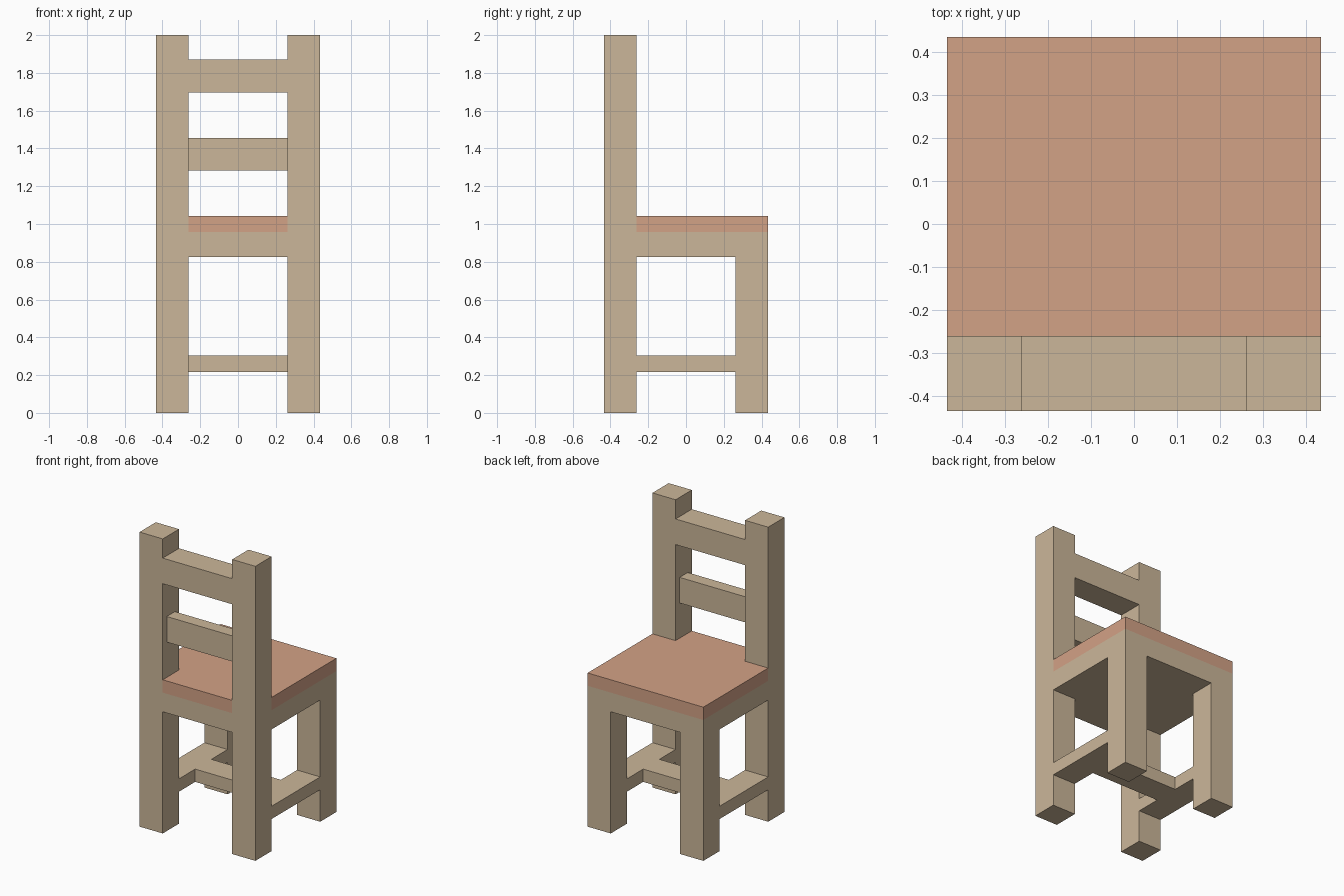
import bpy
import bmesh

if "Cube" in bpy.data.objects:
    bpy.data.objects.remove(bpy.data.objects["Cube"])

U = 2 / 23  # the chair is laid out on a grid 23 units tall


def material(name, color):
    m = bpy.data.materials.new(name)
    m.diffuse_color = (*color, 1)
    m.use_nodes = True
    m.node_tree.nodes["Principled BSDF"].inputs["Base Color"].default_value = m.diffuse_color
    return m


WOOD = material("wood", (0.60, 0.47, 0.32))
CUSHION = material("seat_colour", (0.65, 0.36, 0.24))


def prism(name, outline, z0, z1, mat=WOOD):
    """Extrude an xy outline (grid units, counter-clockwise) from z0 to z1."""
    bm = bmesh.new()
    base = bm.faces.new([bm.verts.new((x * U, y * U, z0 * U)) for x, y in outline])
    top = bmesh.ops.extrude_face_region(bm, geom=[base])["geom"]
    verts = [g for g in top if isinstance(g, bmesh.types.BMVert)]
    bmesh.ops.translate(bm, verts=verts, vec=(0, 0, (z1 - z0) * U))
    bmesh.ops.recalc_face_normals(bm, faces=bm.faces)
    mesh = bpy.data.meshes.new(name)
    bm.to_mesh(mesh)
    bm.free()
    mesh.materials.append(mat)
    obj = bpy.data.objects.new(name, mesh)
    bpy.context.collection.objects.link(obj)
    return obj


def box(name, x0, x1, y0, y1, z0, z1):
    return prism(name, [(x0, y0), (x1, y0), (x1, y1), (x0, y1)], z0, z1)


# Posts, legs and side stretchers, left and right
for side, x in (("left", -5), ("right", 3)):
    box(f"{side}_back_post", x, x + 2, -5, -3, 0, 23)
    box(f"{side}_leg", x, x + 2, 3, 5, 0, 9.5)
    box(f"{side}_stretcher", x, x + 2, -3, 3, 2.5, 3.5)

# Cross stretcher joining the side stretchers
box("cross_stretcher", -3, 3, -1, 1, 2.5, 3.5)

# Seat base and coloured seat, notched around the back posts
notched = [(-3, -5), (3, -5), (3, -3), (5, -3), (5, 5), (-5, 5), (-5, -3), (-3, -3)]
prism("seat_base", notched, 9.5, 11)
prism("seat", notched, 11, 12, CUSHION)

# Backrest: thin middle slat and full-depth top rail
box("middle_slat", -3, 3, -4.5, -3.5, 14.75, 16.75)
box("top_rail", -3, 3, -5, -3, 19.5, 21.5)
